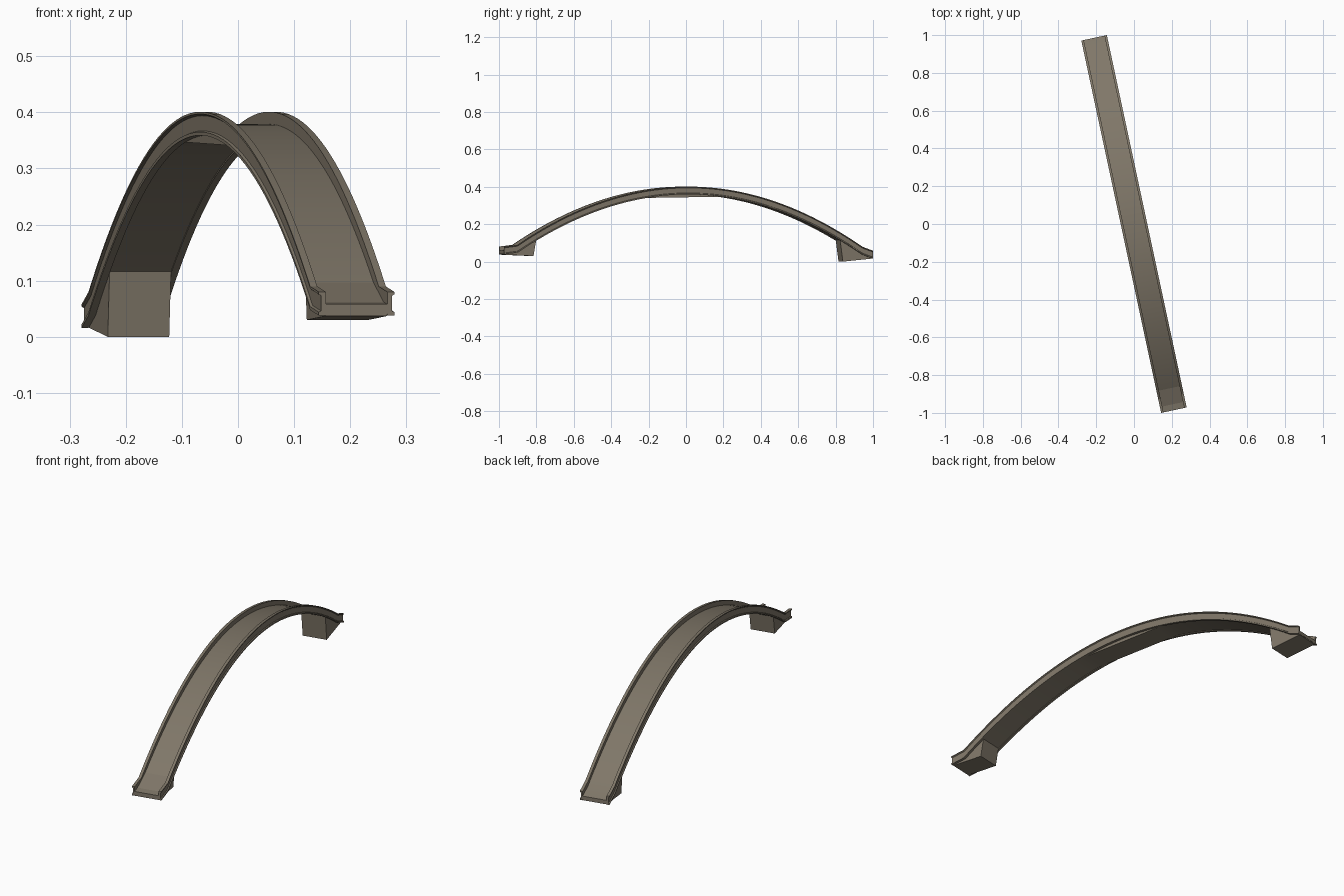
import bpy
import bmesh
import math

cube = bpy.data.objects.get("Cube")
if cube:
    bpy.data.objects.remove(cube, do_unlink=True)

ANGLE = math.radians(12.1)   # the span runs slightly across the y axis
HALF = 1.008                 # half length of the span
WIDE = 0.069                 # half width over the rail lips
INNER = 0.056                # inner face of the rails

stone = bpy.data.materials.new("warm grey stone")
stone.use_nodes = True
colour = (0.215, 0.185, 0.14, 1)
stone.diffuse_color = colour
stone.node_tree.nodes["Principled BSDF"].inputs["Base Color"].default_value = colour


def crown(s):
    """Height of the rail top along the span: an arch with flatter landings."""
    knee, end = (-0.935, 0.08) if s < 0 else (0.95, 0.058)
    if abs(s) <= abs(knee):
        return 0.401 - 0.356 * s * s
    start = 0.401 - 0.356 * knee * knee
    f = (abs(s) - abs(knee)) / (HALF - abs(knee))
    return start + (end - start) * f


def sweep(name, section, stations, smooth=True):
    """Skin a closed cross-section of (across, height) points along the span."""
    bm = bmesh.new()
    rings = [[bm.verts.new((u, s, z)) for u, z in section(s)] for s in stations]
    n = len(rings[0])
    for a, b in zip(rings, rings[1:]):
        for i in range(n):
            j = (i + 1) % n
            bm.faces.new((a[i], a[j], b[j], b[i]))
    bm.faces.new(rings[0])
    bm.faces.new(rings[-1])
    bmesh.ops.recalc_face_normals(bm, faces=bm.faces)
    mesh = bpy.data.meshes.new(name)
    bm.to_mesh(mesh)
    bm.free()
    mesh.materials.append(stone)
    ob = bpy.data.objects.new(name, mesh)
    bpy.context.collection.objects.link(ob)
    ob.rotation_euler.z = ANGLE
    if smooth:
        bpy.ops.object.select_all(action='DESELECT')
        ob.select_set(True)
        bpy.context.view_layer.objects.active = ob
        bpy.ops.object.shade_smooth_by_angle(angle=math.radians(20))
    return ob


# Stations along the arch, including the knees of both landings
stations = [-HALF, 0.95, HALF] + [-0.935 + 1.885 * i / 48 for i in range(48)]
stations.sort()


# Deck: follows the arch, with a flat chord under the crest
def deck_section(s):
    top = crown(s) - 0.022
    low = min(crown(s) - 0.039, 0.344 + 0.015 * s)
    return [(-INNER, low), (INNER, low), (INNER, top), (-INNER, top)]


sweep("deck", deck_section, stations)


# Rails: upright walls with a thin lip at the top and bottom outside edge
def rail_section(side):
    wall = 0.0645
    profile = [(INNER, 0), (WIDE, 0), (WIDE, -0.004), (wall, -0.007),
               (wall, -0.034), (WIDE, -0.036), (WIDE, -0.042), (INNER, -0.042)]
    return lambda s: [(side * u, crown(s) + dz) for u, dz in profile]


for label, side in (("left", 1), ("right", -1)):
    sweep(label + "_rail", rail_section(side), stations)


# Footings: wedge blocks beneath both landings
def footing(name, end, toe, heel):
    def section(s):
        i = 0 if abs(s) < 0.9 else 1
        bottom = (heel, toe)[i]
        top = crown(s) - 0.03
        lean = 0.0
        return [(-INNER, bottom), (INNER, bottom), (INNER, top), (-INNER, top)]
    ob = sweep(name, section, [end * 0.838, end * 1.006], smooth=False)
    # lean the inner face slightly towards the crest
    for v in ob.data.vertices:
        if abs(v.co.y) < 0.9:
            high = v.co.z > heel + 0.01
            v.co.y += end * (-0.008 if high else 0.008)


footing("front_footing", -1, 0.037, 0.03)
footing("back_footing", 1, 0.016, 0.0)
